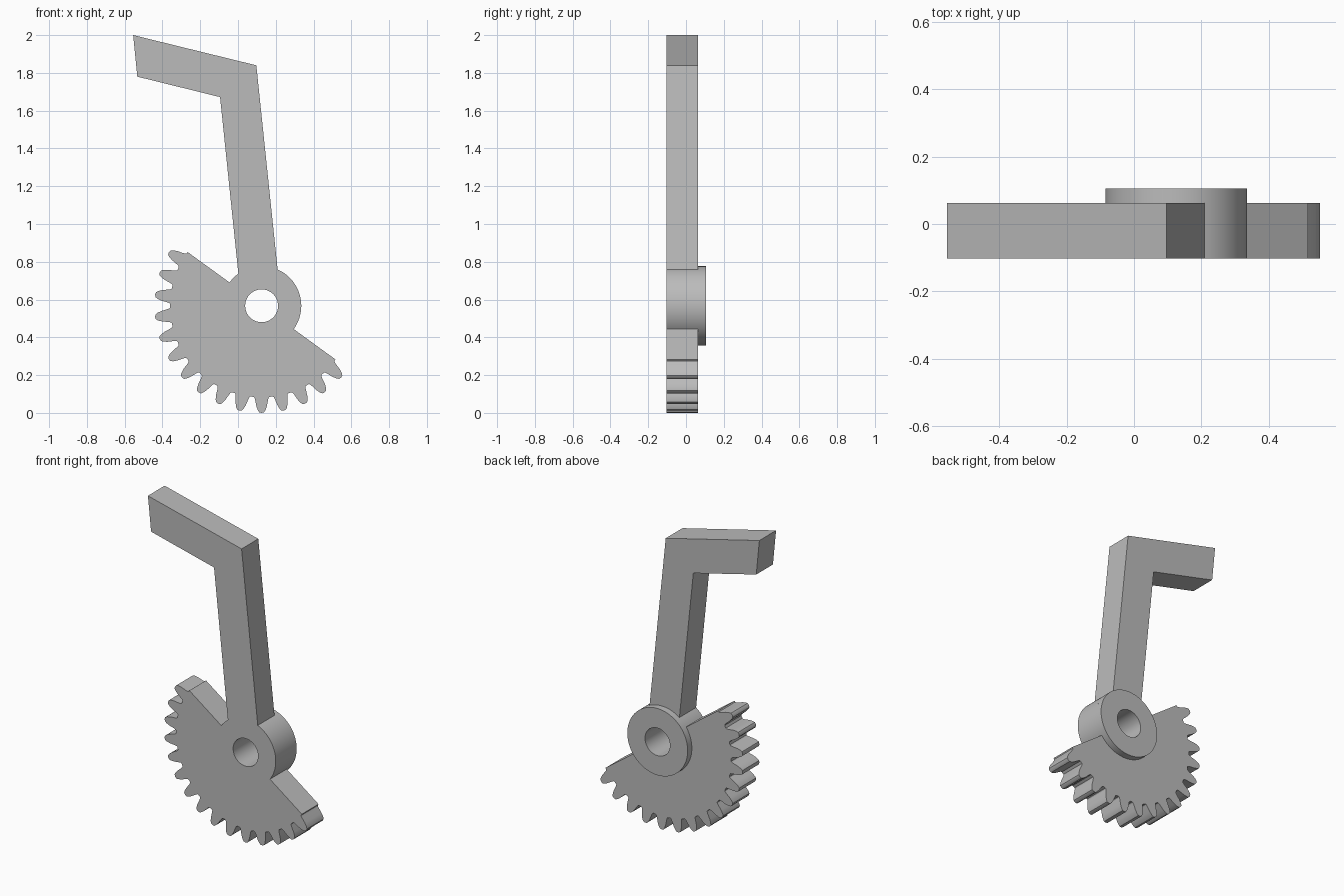
import bpy
from math import sin, cos, radians, pi
from mathutils import Matrix

if "Cube" in bpy.data.objects:
    bpy.data.objects.remove(bpy.data.objects["Cube"])

CENTRE_X, CENTRE_Z = 0.125, 0.567
HUB_R, BORE_R, ROOT_R = 0.21, 0.087, 0.484
FRONT, BACK, COLLAR_BACK = -0.103, 0.063, 0.105

grey = bpy.data.materials.new("plain grey")
grey.use_nodes = True
colour = (0.5, 0.5, 0.5, 1)
grey.diffuse_color = colour
grey.node_tree.nodes["Principled BSDF"].inputs["Base Color"].default_value = colour


def polar(radius, degrees):
    a = radians(degrees)
    return (CENTRE_X + radius * cos(a), CENTRE_Z + radius * sin(a))


def arc(radius, start, end, steps):
    return [polar(radius, start + (end - start) * i / steps) for i in range(steps + 1)]


def plate(name, loops, y_front, y_back):
    """Extrude closed x-z loops (outline, then holes) between two depths."""
    curve = bpy.data.curves.new(name, 'CURVE')
    curve.dimensions, curve.fill_mode = '2D', 'BOTH'
    curve.extrude = (y_back - y_front) / 2
    for loop in loops:
        spline = curve.splines.new('POLY')
        spline.points.add(len(loop) - 1)
        for point, (x, z) in zip(spline.points, loop):
            point.co = (x, z, 0, 1)
        spline.use_cyclic_u = True
    obj = bpy.data.objects.new(name, curve)
    bpy.context.collection.objects.link(obj)
    bpy.ops.object.select_all(action='DESELECT')
    obj.select_set(True)
    bpy.context.view_layer.objects.active = obj
    bpy.ops.object.convert(target='MESH')
    obj = bpy.context.object
    obj.data.transform(Matrix.Translation((0, (y_front + y_back) / 2, 0))
                       @ Matrix.Rotation(pi / 2, 4, 'X'))
    # Weld the caps to the walls
    bpy.ops.object.mode_set(mode='EDIT')
    bpy.ops.mesh.select_all(action='SELECT')
    bpy.ops.mesh.remove_doubles(threshold=0.0001)
    bpy.ops.mesh.normals_make_consistent(inside=False)
    bpy.ops.object.mode_set(mode='OBJECT')
    obj.data.materials.clear()
    obj.data.materials.append(grey)
    bpy.ops.object.shade_smooth_by_angle(angle=radians(30))
    return obj


# Gear tooth flank: radius and half angle, from root to tip
flank = [(ROOT_R, 5.0), (0.488, 4.4), (0.5, 3.9), (0.532, 3.0),
         (0.553, 2.1), (0.564, 1.3)]


def tooth(angle):
    rising = [polar(r, angle - half) for r, half in flank]
    falling = [polar(r, angle + half) for r, half in reversed(flank)]
    return rising + [polar(0.567, angle)] + falling


bore = arc(BORE_R, 0, 354, 59)

# Lever: hub, bent arm and half-circle toothed sector in one outline
outline = arc(HUB_R, -36, 66.2, 30)
outline += [(0.097, 1.84), (-0.555, 2.0), (-0.533, 1.78), (-0.095, 1.672)]
outline += arc(HUB_R, 125.9, 144, 6)
outline.append(polar(ROOT_R, 144))
for angle in range(150, 319, 12):
    outline += tooth(angle)
outline.append(polar(ROOT_R, 324))
plate("toothed_lever", [outline, bore], FRONT, BACK)

# Raised ring round the bore on the back
plate("hub_collar", [arc(HUB_R, 0, 356, 89), bore], BACK, COLLAR_BACK)
